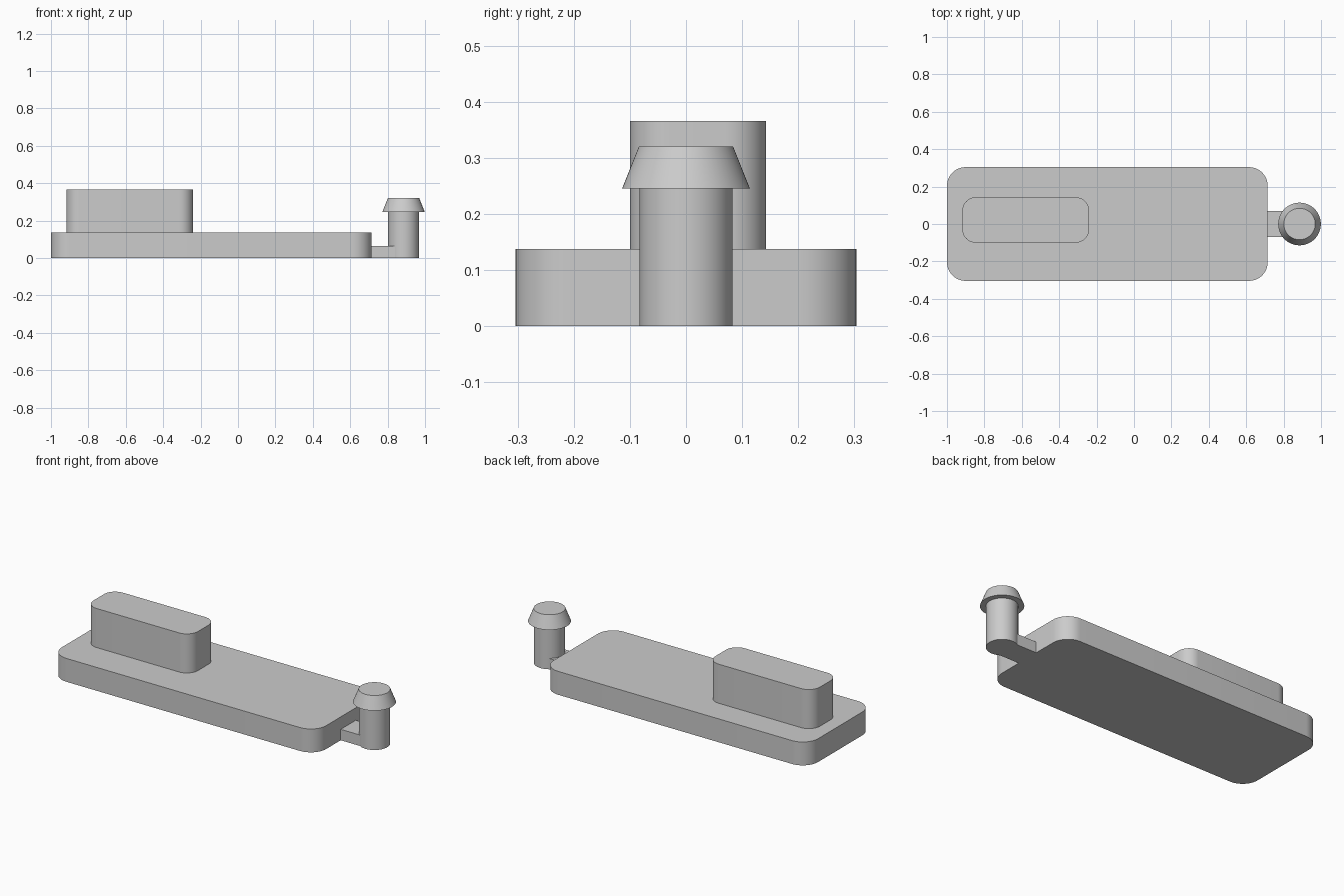
import bpy, bmesh, math

cube = bpy.data.objects.get("Cube")
if cube:
    bpy.data.objects.remove(cube, do_unlink=True)

# Single grey plastic
GREY = (0.6, 0.6, 0.6, 1.0)
mat = bpy.data.materials.new("light grey plastic")
mat.use_nodes = True
mat.diffuse_color = GREY
mat.node_tree.nodes["Principled BSDF"].inputs["Base Color"].default_value = GREY


def finish(name, bm):
    bmesh.ops.recalc_face_normals(bm, faces=bm.faces)
    mesh = bpy.data.meshes.new(name)
    bm.to_mesh(mesh)
    bm.free()
    mesh.materials.append(mat)
    obj = bpy.data.objects.new(name, mesh)
    bpy.context.collection.objects.link(obj)
    bpy.ops.object.select_all(action='DESELECT')
    obj.select_set(True)
    bpy.context.view_layer.objects.active = obj
    bpy.ops.object.shade_smooth_by_angle(angle=math.radians(30))
    return obj


def slab(name, x, y, z, radius=0.0):
    """Box between the given ranges with rounded vertical corners."""
    bm = bmesh.new()
    bmesh.ops.create_cube(bm, size=1)
    for v in bm.verts:
        v.co = [r[0] if c < 0 else r[1] for c, r in zip(v.co, (x, y, z))]
    if radius:
        upright = [e for e in bm.edges
                   if abs(e.verts[0].co.z - e.verts[1].co.z) > 0.01]
        bmesh.ops.bevel(bm, geom=upright, offset=radius, segments=12,
                        profile=0.5, affect='EDGES')
    return finish(name, bm)


def turned(name, x, profile, sides=64):
    """Closed solid of revolution about an upright axis at x."""
    bm = bmesh.new()
    rings = [[bm.verts.new((x + r * math.cos(math.tau * i / sides),
                            r * math.sin(math.tau * i / sides), z))
              for i in range(sides)] for r, z in profile]
    for low, high in zip(rings, rings[1:]):
        for i in range(sides):
            j = (i + 1) % sides
            bm.faces.new((low[i], low[j], high[j], high[i]))
    bm.faces.new(rings[0])
    bm.faces.new(rings[-1])
    return finish(name, bm)


# Flat base with a raised block
slab("base_plate", (-1, 0.715), (-0.304, 0.304), (0, 0.137), 0.1)
slab("raised_block", (-0.918, -0.24), (-0.1, 0.143), (0.137, 0.366), 0.072)

# Thin tab carrying the barbed peg
slab("peg_tab", (0.71, 0.84), (-0.07, 0.07), (0, 0.064))
turned("barbed_peg", 0.885,
       [(0.083, 0), (0.083, 0.245), (0.114, 0.245), (0.084, 0.32)])
